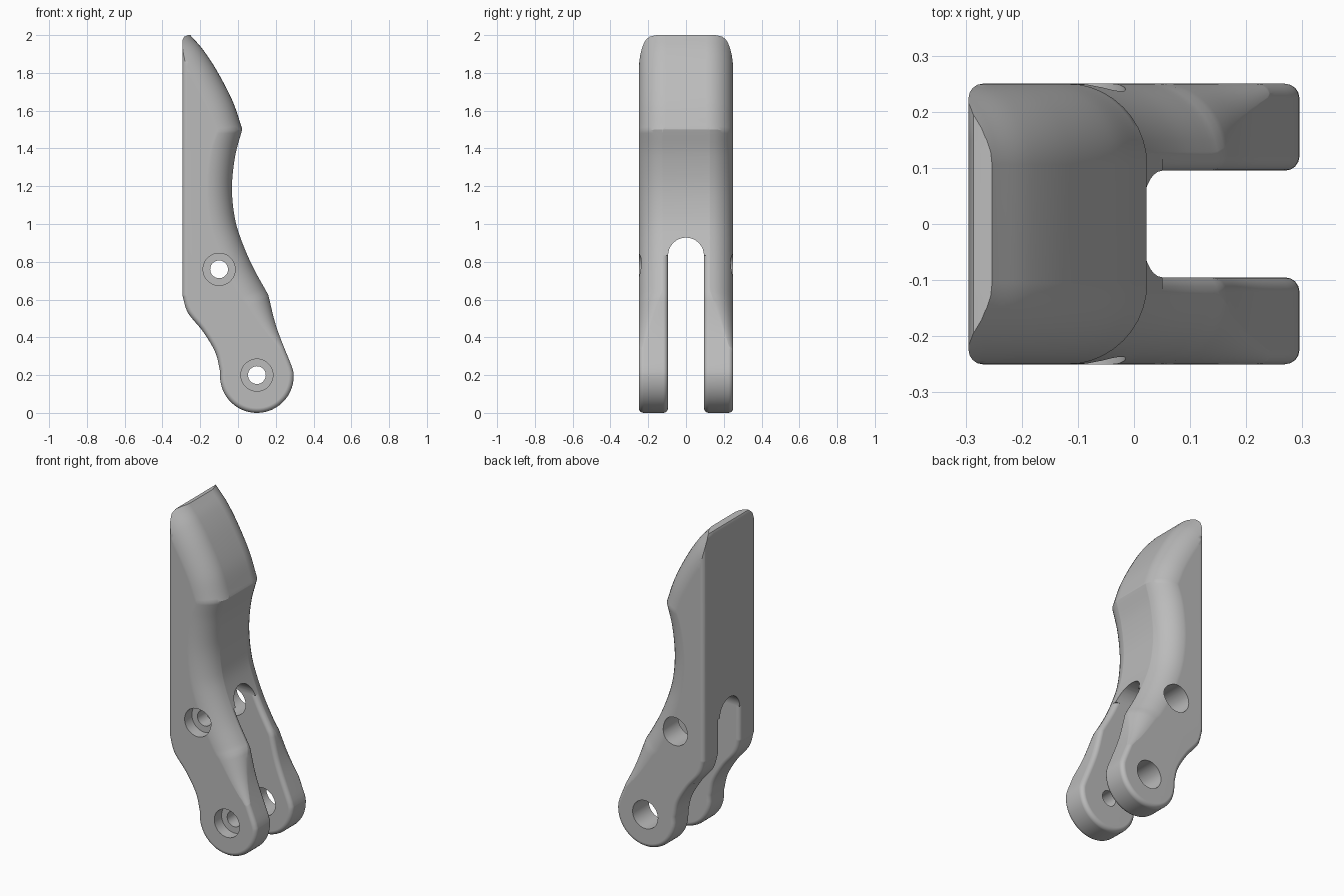
import bpy, bmesh, math
from mathutils import Vector

if "Cube" in bpy.data.objects:
    bpy.data.objects.remove(bpy.data.objects["Cube"])

HALF = 0.25          # half of the width across y
GAP = 0.095          # half of the fork slot
EDGE = 0.026         # small edge rounding
ROUND = 0.145        # large fillet along the grip side


def smooth_path(pts, steps=8):
    """Catmull-Rom curve through (x, z) points."""
    p = [Vector(q) for q in pts]
    p = [2 * p[0] - p[1]] + p + [2 * p[-1] - p[-2]]
    out = []
    for a, b, c, d in zip(p, p[1:], p[2:], p[3:]):
        for k in range(steps):
            t = k / steps
            out.append(0.5 * (2 * b + (c - a) * t + (2 * a - 5 * b + 4 * c - d) * t * t
                              + (3 * b - a - 3 * c + d) * t ** 3))
    return out + [p[-2]]


def loft(name, rings):
    """Closed solid from equal-length rings of 3D points, capped at both ends."""
    bm = bmesh.new()
    vr = [[bm.verts.new(v) for v in ring] for ring in rings]
    n = len(vr[0])
    for a, b in zip(vr, vr[1:]):
        for i in range(n):
            j = (i + 1) % n
            bm.faces.new((a[i], a[j], b[j], b[i]))
    bm.faces.new(vr[0])
    bm.faces.new(vr[-1])
    bmesh.ops.recalc_face_normals(bm, faces=bm.faces)
    mesh = bpy.data.meshes.new(name)
    bm.to_mesh(mesh)
    bm.free()
    ob = bpy.data.objects.new(name, mesh)
    bpy.context.collection.objects.link(ob)
    return ob


def rounded_slab(name, section, y0, y1, steps):
    """Extrude (point, inward, radius) entries along y with rounded rims."""
    rings = []
    for side, y in ((-1, y0), (1, y1)):
        for k in range(steps + 1)[::side]:
            a = k / steps * math.pi / 2
            ring = []
            for p, inward, r in section:
                q = p + inward * r * (1 - math.cos(a))
                ring.append((q.x, y - side * r * (1 - math.sin(a)), q.y))
            rings.append(ring)
    return loft(name, rings)


def cylinder(name, x, z, radius, y0, y1):
    ring = [(x + radius * math.cos(a * math.tau / 48), z + radius * math.sin(a * math.tau / 48))
            for a in range(48)]
    return loft(name, [[(px, y, pz) for px, pz in ring] for y in (y0, y1)])


helpers = []


def boolean(target, tool, operation):
    m = target.modifiers.new(tool.name, "BOOLEAN")
    m.object, m.operation, m.solver = tool, operation, "EXACT"
    tool.hide_render = True
    helpers.append(tool)


# Side outline, clockwise from the tip
tip = [Vector(p) for p in ((-0.295, 1.97), (-0.286, 1.991), (-0.265, 2.0), (0.06, 2.0))]
nose = smooth_path([(-0.255, 2.0), (-0.185, 1.92), (-0.11, 1.805), (-0.03, 1.65), (0.022, 1.5)])
grip = smooth_path([(0.022, 1.5), (-0.015, 1.36), (-0.032, 1.2), (-0.02, 1.05),
                    (0.012, 0.93), (0.075, 0.78), (0.16, 0.625)])
shin = smooth_path([(0.16, 0.625), (0.205, 0.45), (0.285, 0.245)])
foot = [Vector((0.1 + 0.195 * math.cos(a), 0.195 + 0.195 * math.sin(a)))
        for a in (math.radians(6 - k * 6) for k in range(32))]
heel = smooth_path([(-0.095, 0.22), (-0.12, 0.32), (-0.185, 0.43), (-0.265, 0.53), (-0.295, 0.625)])
outline = tip + grip + shin[1:] + foot + heel

# Centre block above the fork, with a round slot top cut into it
body = loft("lever_arm", [[(p.x, y, p.y) for p in outline] for y in (-0.15, 0.15)])
arch = [(GAP * math.cos(a * math.pi / 16), 0.833 + GAP * math.sin(a * math.pi / 16))
        for a in range(17)]
slot_ring = [(0.6, -0.2), (0.6, 0.833)] + arch + [(-0.6, 0.833), (-0.6, -0.2)]
slot = loft("slot_cutter", [[(x, y, z) for y, z in slot_ring] for x in (-0.7, 0.7)])
boolean(body, slot, "DIFFERENCE")

# Two side plates with softly rounded rims, which form the fork legs
section = []
for i, p in enumerate(outline):
    before = (p - outline[i - 1]).normalized()
    after = (outline[(i + 1) % len(outline)] - p).normalized()
    t = (before + after).normalized()
    section.append((p, Vector((t.y, -t.x)), EDGE))
for name, y0, y1 in (("front_plate", -HALF, -GAP), ("back_plate", GAP, HALF)):
    boolean(body, rounded_slab(name, section, y0, y1, 4), "UNION")

# Envelope that carries the large fillet along the grip side and fades down the legs
path = [Vector((-0.40, 2.15))] + nose + grip[1:] + shin[1:]
front = []
for i, p in enumerate(path):
    t = (path[min(i + 10, len(path) - 1)] - path[max(i - 10, 0)]).normalized()
    inward = Vector((t.y, -t.x))
    fade = min(1, max(0, (p.y - 0.27) / 0.38))
    front.append((p - inward * 0.0015, inward, 0.003 + (ROUND - 0.003) * fade))
for corner in ((0.6, 0.2), (0.6, -0.4), (-0.7, -0.4), (-0.7, 2.15)):
    front.append((Vector(corner), Vector((0, 0)), 0.003))
reach = HALF + 0.0006
boolean(body, rounded_slab("fillet_envelope", front, -reach, reach, 10), "INTERSECT")

# Bolt holes: stepped in the front leg, wide in the back leg
for label, x, z in (("upper", -0.1, 0.76), ("lower", 0.1, 0.2)):
    for part, radius, y0, y1 in (("bore", 0.047, -0.4, 0.0), ("step", 0.085, -0.4, -0.18),
                                 ("wide_bore", 0.085, 0.02, 0.4)):
        boolean(body, cylinder(f"{label}_{part}_cutter", x, z, radius, y0, y1), "DIFFERENCE")

# Bake the modifiers and remove the cutters
bpy.context.view_layer.update()
depsgraph = bpy.context.evaluated_depsgraph_get()
final = bpy.data.meshes.new_from_object(body.evaluated_get(depsgraph))
body.modifiers.clear()
body.data = final
for h in helpers:
    bpy.data.objects.remove(h)

# Colour
grey = bpy.data.materials.new("plain_grey")
grey.use_nodes = True
colour = (0.5, 0.5, 0.5, 1)
grey.diffuse_color = colour
grey.node_tree.nodes["Principled BSDF"].inputs["Base Color"].default_value = colour
final.materials.clear()
final.materials.append(grey)

# Smooth shading with sharp edges kept
bpy.ops.object.select_all(action="DESELECT")
body.select_set(True)
bpy.context.view_layer.objects.active = body
bpy.ops.object.shade_smooth_by_angle(angle=math.radians(28))
weighted = body.modifiers.new("weighted_normals", "WEIGHTED_NORMAL")
weighted.keep_sharp = True
